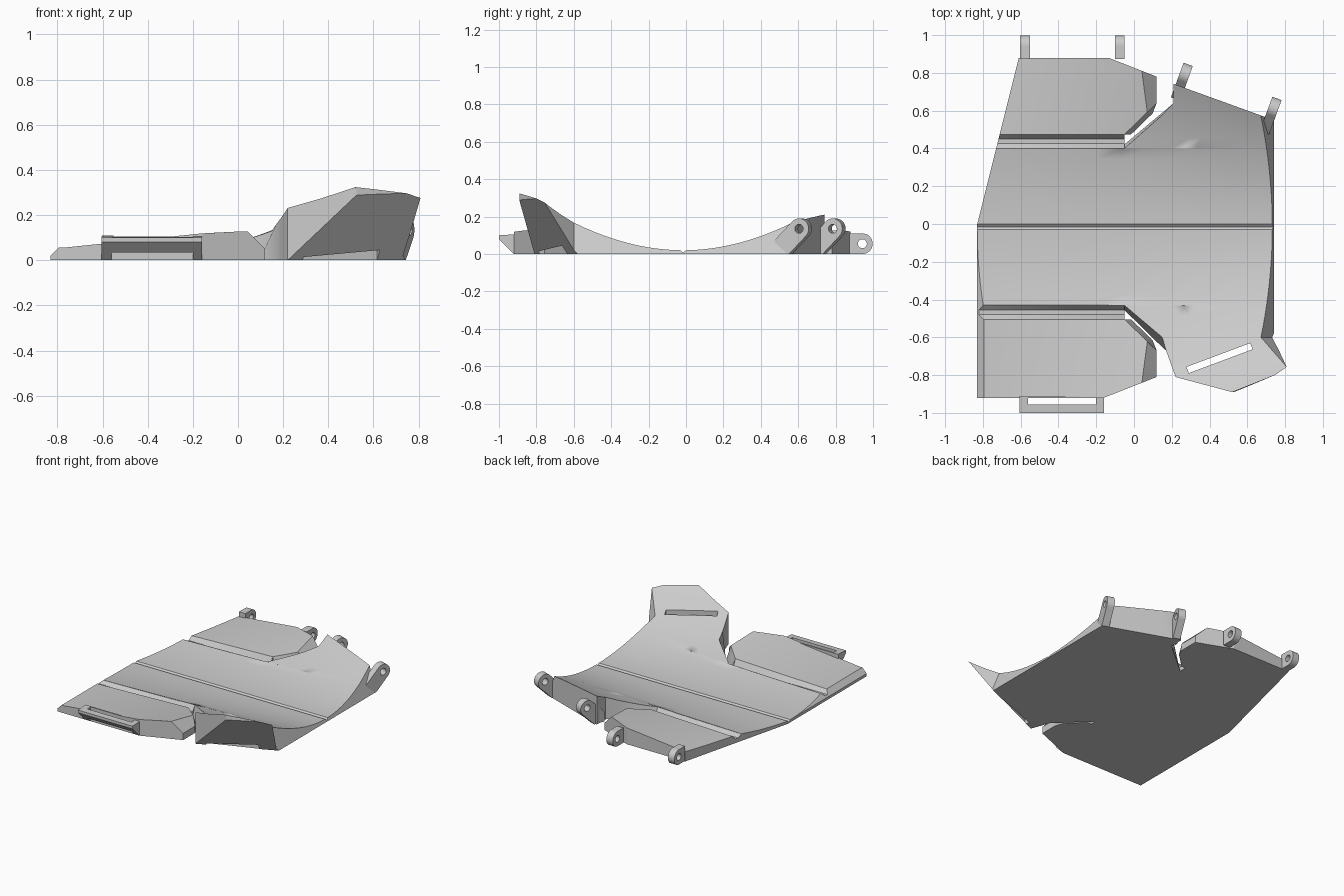
import bpy, bmesh, math
from mathutils import Matrix, Vector

cube = bpy.data.objects.get("Cube")
if cube:
    bpy.data.objects.remove(cube, do_unlink=True)

grey = bpy.data.materials.new("plain_grey")
grey.use_nodes = True
grey.diffuse_color = (0.6, 0.6, 0.6, 1)
grey.node_tree.nodes["Principled BSDF"].inputs["Base Color"].default_value = (0.6, 0.6, 0.6, 1)

MID = -0.015      # y of the centre groove, the plate is symmetric about it
COLS = 12


def lerp(table, t):
    for (a, va), (b, vb) in zip(table, table[1:]):
        if t <= b:
            return va + (vb - va) * (t - a) / (b - a)
    return table[-1][1]


def finish(name, bm, smooth=False):
    bmesh.ops.recalc_face_normals(bm, faces=bm.faces)
    mesh = bpy.data.meshes.new(name)
    bm.to_mesh(mesh)
    bm.free()
    mesh.materials.append(grey)
    obj = bpy.data.objects.new(name, mesh)
    bpy.context.collection.objects.link(obj)
    if smooth:
        bpy.ops.object.select_all(action='DESELECT')
        obj.select_set(True)
        bpy.context.view_layer.objects.active = obj
        bpy.ops.object.shade_smooth_by_angle(angle=math.radians(20))
    return obj


def slab(name, rows, height, cuts):
    """Solid on z = 0 from rows (t, left top, left base, right top, right base), trimmed by planes."""
    bm = bmesh.new()
    top, base = [], []
    for s, lt, lb, rt, rb in rows:
        y, f = s + MID, [i / COLS for i in range(COLS + 1)]
        xs = [lt + (rt - lt) * k for k in f]
        top.append([bm.verts.new((x, y, height(x, s))) for x in xs])
        base.append([bm.verts.new((lb + (rb - lb) * k, y, 0)) for k in f])
    n = len(rows) - 1
    for j in range(n):
        for i in range(COLS):
            for g in (top, base):
                bm.faces.new((g[j][i], g[j][i + 1], g[j + 1][i + 1], g[j + 1][i]))
        for i in (0, COLS):
            bm.faces.new((top[j][i], top[j + 1][i], base[j + 1][i], base[j][i]))
    for j in (0, n):
        for i in range(COLS):
            bm.faces.new((top[j][i], top[j][i + 1], base[j][i + 1], base[j][i]))
    bmesh.ops.remove_doubles(bm, verts=bm.verts, dist=1e-5)
    for co, no in cuts:
        geom = bm.verts[:] + bm.edges[:] + bm.faces[:]
        bmesh.ops.bisect_plane(bm, geom=geom, dist=1e-5, plane_co=co,
                               plane_no=Vector(no).normalized(), clear_outer=True)
        bmesh.ops.holes_fill(bm, edges=[e for e in bm.edges if e.is_boundary], sides=0)
    return finish(name, bm, True)


def prism(name, pts, width, at, turn=0):
    """Profile of (depth, z) points given a width, turned about z."""
    bm = bmesh.new()
    face = bm.faces.new([bm.verts.new((-width / 2, d, z)) for d, z in pts])
    ext = bmesh.ops.extrude_face_region(bm, geom=[face])["geom"]
    moved = [v for v in ext if isinstance(v, bmesh.types.BMVert)]
    bmesh.ops.translate(bm, verts=moved, vec=(width, 0, 0))
    bm.transform(Matrix.Translation((*at, 0)) @ Matrix.Rotation(math.radians(turn), 4, 'Z'))
    return finish(name, bm)


def carve(obj, cutter):
    mod = obj.modifiers.new("cut", 'BOOLEAN')
    mod.operation, mod.solver, mod.object = 'DIFFERENCE', 'EXACT', cutter
    dg = bpy.context.evaluated_depsgraph_get()
    mesh = bpy.data.meshes.new_from_object(obj.evaluated_get(dg))
    obj.modifiers.clear()
    obj.data = mesh
    bpy.data.objects.remove(cutter, do_unlink=True)


def arc(r, z, start, end, n=16):
    angles = [math.radians(start + (end - start) * i / n) for i in range(n + 1)]
    return [(r * math.cos(a), z + r * math.sin(a)) for a in angles]


def box(d, z0, z1):
    return [(-d, z0), (d, z0), (d, z1), (-d, z1)]


# Curved top heights
def main_height(x, s):
    u = x + 0.83
    if abs(s) < 0.001:
        return 0.008
    return 0.02 + (0.18 + 0.10 * u + 0.045 * u * u) * s * s


def panel_height(x, s):
    return 0.055 + max(0, x + 0.78) * 0.17 * (abs(s) - 0.3)


def groove_height(x, s):
    t = abs(s)
    if t < 0.42:
        return main_height(x, s)
    return panel_height(x, s) if t > 0.48 else 0.03


LEFT_BEVEL = ((-0.83, 0, 0.02), (-1, 0, 1))
LEFT_SLANT = ((-0.83, 0, 0), (-0.88, 0.22, 0))
BACK_EDGE = ((0.27, 0.72, 0), (0.34, 0.94, 0))
FLAP_UNDERCUT = ((0.22, -0.81, 0), (0.069, -0.156, -0.117))
PANEL_CHAMFER = ((0.12, 0, 0.05), (1, 0, 1))

# Main plate with the raised front flap
start = [(0, -0.83), (0.415, -0.83)]
front_top = start + [(0.416, -0.05), (0.585, 0.15), (0.655, 0.17), (0.795, 0.22), (0.875, 0.52)]
front_base = start + [(0.416, -0.075), (0.585, 0.095), (0.655, 0.17), (0.795, 0.22), (0.875, 0.52)]
back_top = start + [(0.416, -0.05), (0.645, 0.21), (0.76, 0.21)]
back_base = start + [(0.416, -0.075), (0.655, 0.21), (0.76, 0.21)]
flap_top = [(0.585, 0.672), (0.755, 0.82), (0.875, 0.52)]
flap_base = [(0.585, 0.74), (0.755, 0.96), (0.875, 0.6)]


def edge_x(s):
    return 0.74 - 0.4 * main_height(0.70, s)


steps = [0.015, 0.06, 0.12, 0.18, 0.24, 0.3, 0.36, 0.415, 0.416, 0.47, 0.53, 0.585, 0.655, 0.705, 0.755]
rows = []
for t in [0.875, 0.835, 0.795] + steps[::-1]:
    flap = t > 0.585
    rows.append((-t, lerp(front_top, t), lerp(front_base, t),
                 lerp(flap_top, t) if flap else edge_x(t), lerp(flap_base, t) if flap else 0.74))
for t in [0] + steps:
    rows.append((t, lerp(back_top, t), lerp(back_base, t), edge_x(t), 0.74))
main = slab("main_plate", rows, main_height, [LEFT_BEVEL, LEFT_SLANT, BACK_EDGE, FLAP_UNDERCUT])
carve(main, prism("flap_slot_cutter", box(0.0175, -0.1, 0.6), 0.36, (0.453, -0.71), 20.5))

# Side panels and the shallow grooves that join them to the main plate
right_edge = [(0.49, -0.05), (0.655, 0.12), (0.795, 0.12), (0.905, -0.16)]
for side, sign, depth in (("front", -1, 0.905), ("back", 1, 0.895)):
    groove = [(sign * t, -0.83, -0.83, -0.05, -0.05) for t in (0.415, 0.44, 0.465, 0.49)]
    slab(side + "_groove", groove, groove_height, [LEFT_BEVEL, LEFT_SLANT])
    rows = []
    for t in (0.49, 0.54, 0.6, 0.655, 0.7, 0.75, 0.795, 0.85, depth):
        x = lerp(right_edge, t)
        rows.append((sign * t, -0.83, -0.83, x, min(0.12, x + 0.035) if t < 0.7 else x))
    slab(side + "_panel", rows, panel_height, [LEFT_BEVEL, LEFT_SLANT, PANEL_CHAMFER])

# Strap bar on the front panel
bar = prism("strap_bar", [(0.01, 0), (0, 0), (-0.08, 0.08), (-0.08, 0.1), (0, 0.105), (0.01, 0.105)],
            0.445, (-0.3825, -0.92))
carve(bar, prism("bar_slot_cutter", box(0.0175, -0.1, 0.3), 0.36, (-0.38, -0.9375)))

# Hinge lugs along the back
R = 0.055
straight = arc(R, R, -90, 90) + [(-0.07, 2 * R), (-0.07, 0)]
slanted = arc(R, 0.135, -45, 135) + [(-0.14, 0.073), (-0.14, 0), (-0.057, 0)]
lugs = [("outer_left", straight, R, -0.577, 0.943, 0), ("inner_left", straight, R, -0.075, 0.943, 0),
        ("inner_right", slanted, 0.135, 0.268, 0.793, -20), ("outer_right", slanted, 0.135, 0.738, 0.613, -20)]
for name, profile, z, x, y, turn in lugs:
    lug = prism(name + "_hinge_lug", profile, 0.052, (x, y), turn)
    carve(lug, prism("pin_hole_cutter", arc(0.024, z, 0, 345, 23), 0.2, (x, y), turn))
